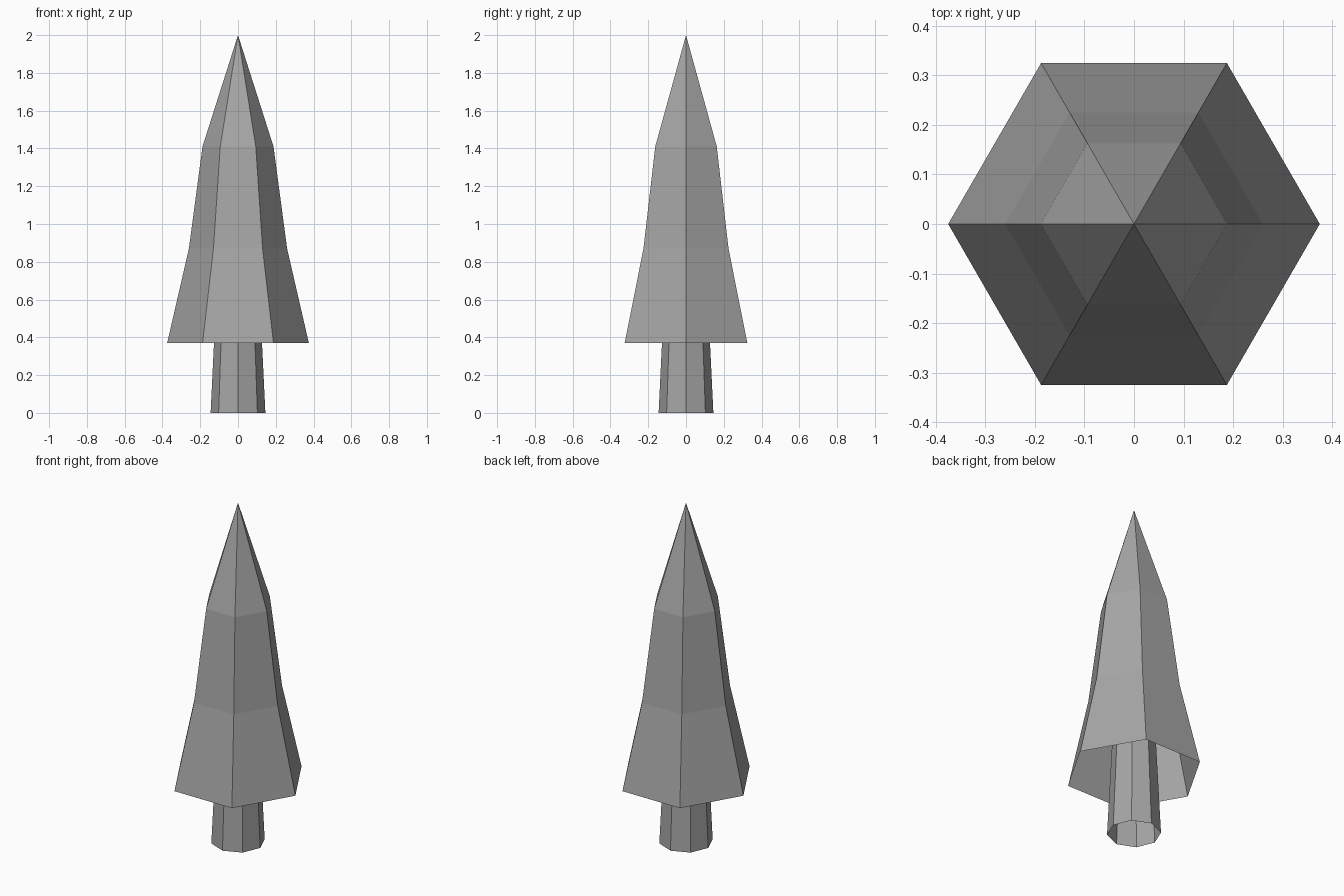
import bpy
import bmesh
from math import cos, sin, tau

default = bpy.data.objects.get("Cube")
if default:
    bpy.data.objects.remove(default)

# Single flat colour
grey = bpy.data.materials.new("plain grey")
grey.use_nodes = True
colour = (0.38, 0.38, 0.38, 1)
grey.diffuse_color = colour
grey.node_tree.nodes["Principled BSDF"].inputs["Base Color"].default_value = colour


def faceted_shell(name, sides, profile):
    """Open shell of flat facets through (radius, height) rings; radius 0 is a tip."""
    bm = bmesh.new()
    rings = []
    for radius, z in profile:
        count = sides if radius > 0 else 1
        rings.append([bm.verts.new((radius * cos(tau * i / sides),
                                    radius * sin(tau * i / sides), z))
                      for i in range(count)])
    for low, high in zip(rings, rings[1:]):
        for i in range(sides):
            j = (i + 1) % sides
            if len(high) == 1:
                bm.faces.new((low[i], low[j], high[0]))
            else:
                bm.faces.new((low[i], low[j], high[j], high[i]))
    mesh = bpy.data.meshes.new(name)
    bm.to_mesh(mesh)
    bm.free()
    mesh.materials.append(grey)
    obj = bpy.data.objects.new(name, mesh)
    bpy.context.collection.objects.link(obj)
    return obj


# Trunk: open tapered tube running up inside the foliage
faceted_shell("trunk", 8, [(0.145, 0), (0.103, 0.87)])

# Foliage: hollow six-sided spire, open underneath
faceted_shell("foliage", 6, [(0.375, 0.37), (0.26, 0.87), (0.188, 1.41), (0, 2)])
